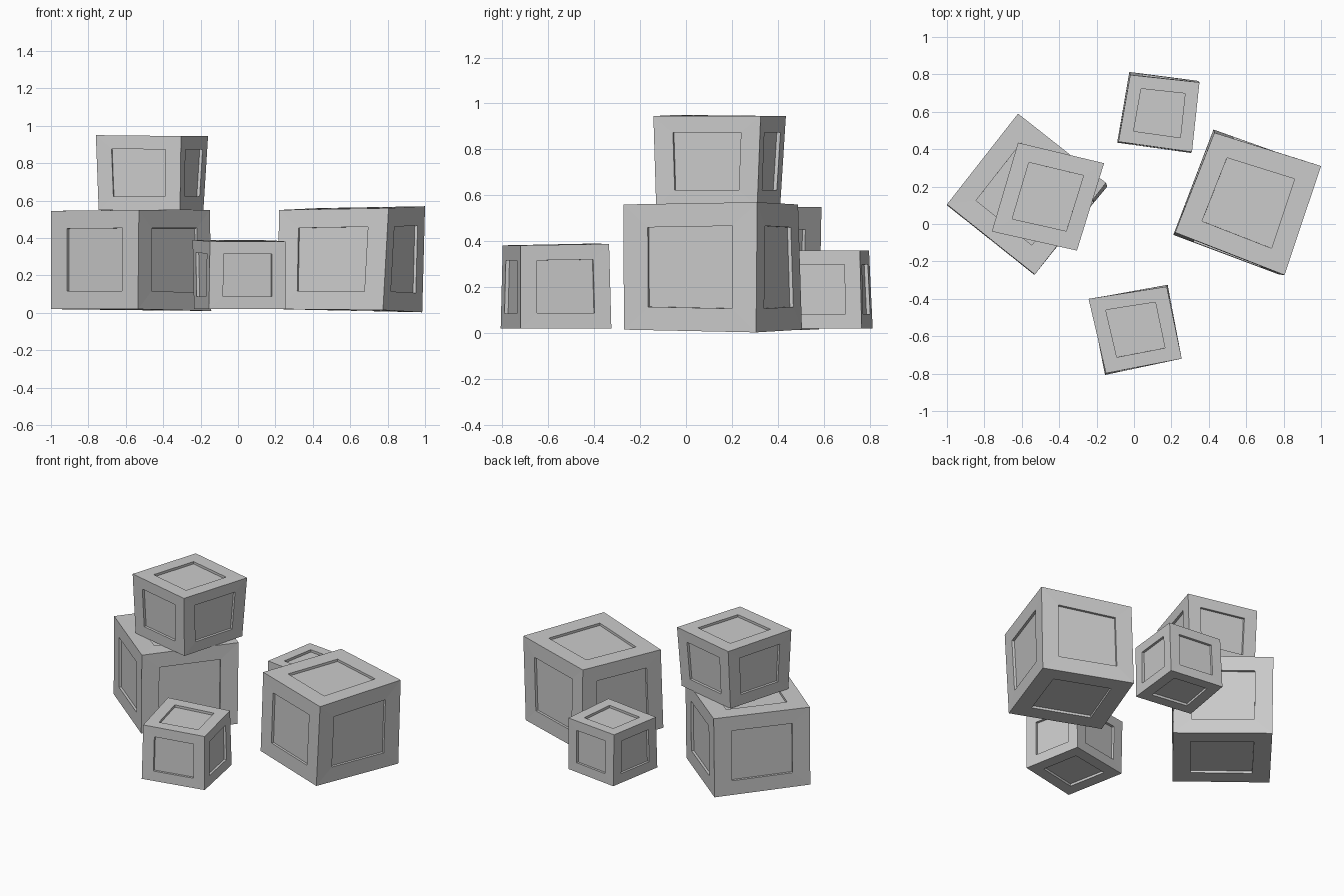
import bpy, bmesh

if "Cube" in bpy.data.objects:
    bpy.data.objects.remove(bpy.data.objects["Cube"])

FRAME = 0.635   # panel size relative to its face
DEPTH = 0.016   # panel recess


def crate(name, bottom, top, zb, zt):
    """Slightly uneven box with a recessed panel on each of its six faces."""
    bm = bmesh.new()
    lo = [bm.verts.new((x, y, z)) for (x, y), z in zip(bottom, zb)]
    hi = [bm.verts.new((x, y, z)) for (x, y), z in zip(top, zt)]
    bm.faces.new(lo[::-1])
    bm.faces.new(hi)
    for i in range(4):
        j = (i + 1) % 4
        bm.faces.new((lo[i], lo[j], hi[j], hi[i]))
    bmesh.ops.recalc_face_normals(bm, faces=bm.faces)
    # frame border: duplicate each face and shrink it in its plane
    panels = bmesh.ops.extrude_discrete_faces(bm, faces=bm.faces[:])["faces"]
    for f in panels:
        c = f.calc_center_median()
        for v in f.verts:
            v.co = c + (v.co - c) * FRAME
    # recess: push each panel inwards
    for f in panels:
        f.normal_update()
    panels = bmesh.ops.extrude_discrete_faces(bm, faces=panels)["faces"]
    for f in panels:
        f.normal_update()
        bmesh.ops.translate(bm, verts=f.verts[:], vec=f.normal * -DEPTH)
    mesh = bpy.data.meshes.new(name)
    bm.to_mesh(mesh)
    bm.free()
    obj = bpy.data.objects.new(name, mesh)
    bpy.context.collection.objects.link(obj)
    return obj


# corners run left, front, right, back
crate("left_crate",
      [(-1.0, .10), (-.535, -.27), (-.143, .20), (-.62, .58)],
      [(-1.0, .105), (-.53, -.27), (-.15, .22), (-.62, .59)],
      (.02, .02, .01, .015), (.545, .55, .55, .55))
crate("stacked_crate",
      [(-.745, -.03), (-.31, -.13), (-.185, .31), (-.62, .41)],
      [(-.76, -.04), (-.305, -.142), (-.16, .325), (-.62, .435)],
      (.55, .55, .55, .55), (.95, .945, .945, .945))
crate("right_crate",
      [(.21, -.058), (.775, -.27), (.985, .305), (.425, .505)],
      [(.22, -.045), (.805, -.273), (1.0, .31), (.43, .488)],
      (.02, .015, .003, .015), (.55, .56, .57, .56))
crate("front_small_crate",
      [(-.235, -.40), (-.155, -.807), (.255, -.72), (.18, -.325)],
      [(-.243, -.40), (-.15, -.798), (.255, -.72), (.175, -.335)],
      (.02, .02, .02, .02), (.39, .382, .382, .388))
crate("back_small_crate",
      [(-.09, .435), (.303, .38), (.345, .765), (-.025, .813)],
      [(-.083, .44), (.31, .385), (.35, .757), (-.02, .797)],
      (.02, .02, .02, .02), (.36, .36, .36, .36))
